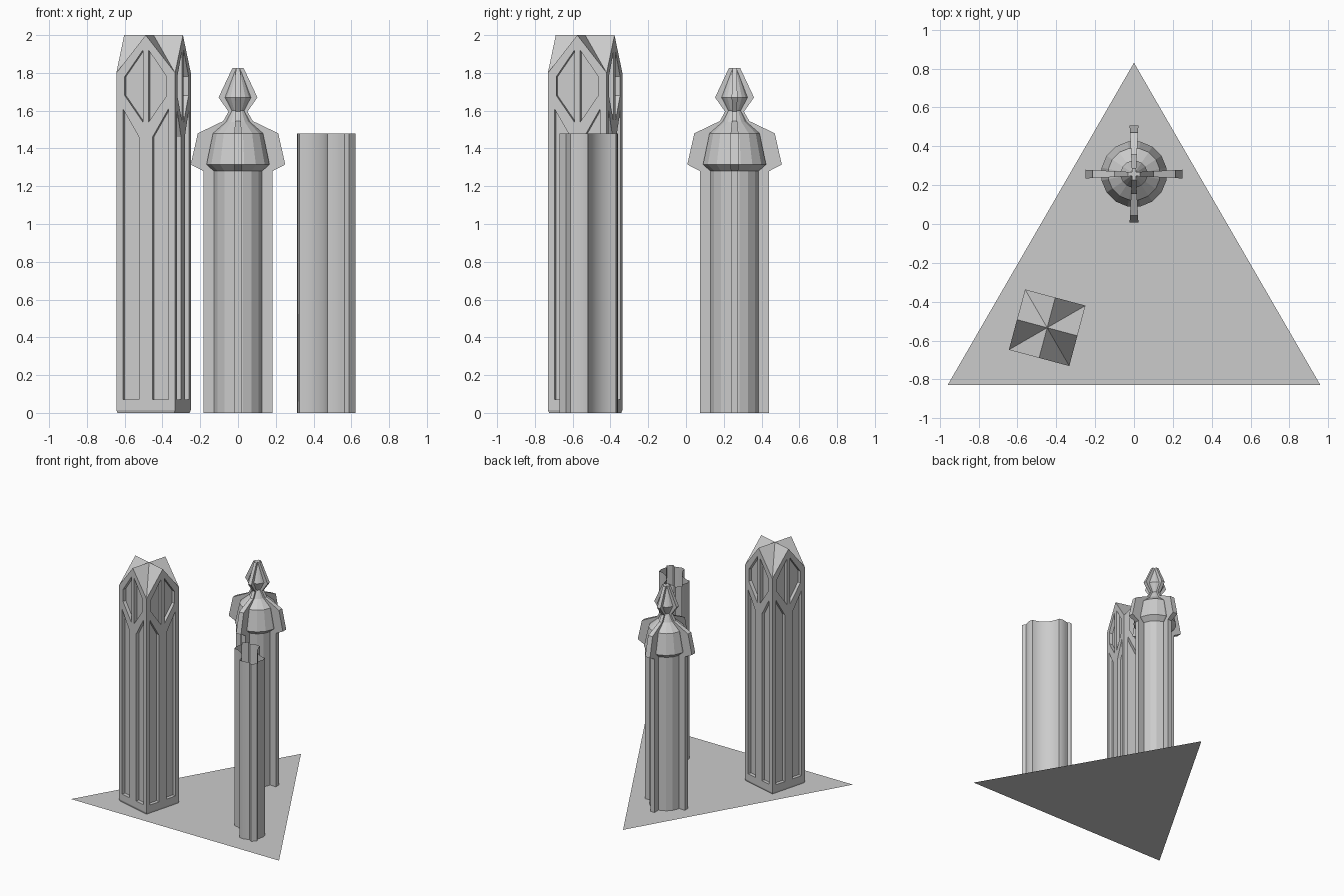
import bpy, bmesh
from math import sin, cos, pi, radians
from mathutils import Matrix, Vector

if "Cube" in bpy.data.objects:
    bpy.data.objects.remove(bpy.data.objects["Cube"])


def add_object(name, verts, faces, loc=(0, 0, 0), rot=0):
    mesh = bpy.data.meshes.new(name)
    mesh.from_pydata(verts, [], faces)
    bm = bmesh.new()
    bm.from_mesh(mesh)
    bmesh.ops.recalc_face_normals(bm, faces=bm.faces)
    bm.to_mesh(mesh)
    bm.free()
    obj = bpy.data.objects.new(name, mesh)
    bpy.context.collection.objects.link(obj)
    obj.location = loc
    obj.rotation_euler.z = rot
    return obj


def prism(front, back, verts, faces):
    """Append a closed solid between two matching outlines."""
    n, o = len(front), len(verts)
    verts += front + back
    faces.append(list(range(o, o + n)))
    faces.append(list(range(o + 2 * n - 1, o + n - 1, -1)))
    for i in range(n):
        j = (i + 1) % n
        faces.append([o + i, o + n + i, o + n + j, o + j])


# triangular ground plate
base = add_object("base_plate", [(-0.96, -0.83, 0), (0.96, -0.83, 0), (0, 0.83, 0)], [[0, 1, 2]])

# square tower with cross-gable roof
SQ_LOC, SQ_ROT, H = (-0.447, -0.534, 0), radians(-15), 0.161
corners = [(-1, -1), (1, -1), (1, 1), (-1, 1)]
mids = [(0, -1), (1, 0), (0, 1), (-1, 0)]
verts = []
for s, z in ((H - 0.005, 0), (H, 0.015), (H, 1.8)):
    verts += [(x * s, y * s, z) for x, y in corners]
verts += [(x * H, y * H, 2.0) for x, y in mids] + [(0, 0, 2.0)]
faces = [[3, 2, 1, 0]]
for i in range(4):
    j = (i + 1) % 4
    faces += [[i, j, 4 + j, 4 + i],
              [4 + i, 4 + j, 8 + j, 12 + i, 8 + i],
              [8 + i, 12 + i, 16], [12 + i, 8 + j, 16]]
square_tower = add_object("square_tower", verts, faces, SQ_LOC, SQ_ROT)

# recessed panels and split hexagonal windows on every side
panel = [(0.037, 0.07), (0.125, 0.07), (0.125, 1.61), (0.037, 1.46)]
window = [(0.016, 1.54), (0.115, 1.68), (0.115, 1.78), (0.016, 1.92)]
verts, faces = [], []
for k in range(4):
    turn = Matrix.Rotation(k * pi / 2, 3, 'Z')
    for outline in (panel, window):
        for side in (-1, 1):
            ring = lambda d: [tuple(turn @ Vector((side * s, -d, z))) for s, z in outline]
            prism(ring(H + 0.05), ring(H - 0.028), verts, faces)
cutter = add_object("recess_cutter", verts, faces, SQ_LOC, SQ_ROT)
cutter.hide_render = True
cutter.hide_viewport = True
cut = square_tower.modifiers.new("recesses", 'BOOLEAN')
cut.operation, cut.solver, cut.object = 'DIFFERENCE', 'EXACT', cutter

# round tower: lathed body with finial
ROUND_LOC, N = (0, 0.257, 0), 16
profile = [(0.13, 0), (0.13, 1.28), (0.17, 1.315), (0.135, 1.48),
           (0.065, 1.54), (0.035, 1.6), (0.07, 1.67), (0.015, 1.82)]
verts = [(r * cos((i + 0.5) * 2 * pi / N), r * sin((i + 0.5) * 2 * pi / N), z)
         for r, z in profile for i in range(N)]
faces = [list(range(len(verts) - N, len(verts)))]
for k in range(len(profile) - 1):
    for i in range(N):
        j = (i + 1) % N
        faces.append([k * N + i, k * N + j, (k + 1) * N + j, (k + 1) * N + i])
add_object("round_tower", verts, faces, ROUND_LOC)

# four flared fins following the body outline
fin = [(0.1, 0), (0.183, 0), (0.183, 1.28), (0.25, 1.315), (0.213, 1.48), (0.078, 1.545),
       (0.05, 1.595), (0.103, 1.67), (0.03, 1.825), (0, 1.825), (0, 1.48), (0.1, 1.4)]
half = lambda r: 0.01 + 0.05 * r
for k in range(4):
    verts, faces = [], []
    prism([(r, -half(r), z) for r, z in fin], [(r, half(r), z) for r, z in fin], verts, faces)
    add_object(f"tower_fin_{k + 1}", verts, faces, ROUND_LOC, k * pi / 2)

# open column with a waisted two-lobed section
quarter = [(0, 0.06), (0.04, 0.065), (0.08, 0.08), (0.105, 0.098), (0.135, 0.08),
           (0.155, 0.045), (0.165, 0.03), (0.195, 0.024)]
upper = quarter[::-1] + [(-u, v) for u, v in quarter[1:]]
outline = upper + [(-u, -v) for u, v in upper]
n = len(outline)
verts = [(u, v, z) for z in (0, 1.48) for u, v in outline]
faces = [[i, (i + 1) % n, n + (i + 1) % n, n + i] for i in range(n)]
column = add_object("lobed_column", verts, faces, (0.468, -0.515, 0), radians(135))

# soften the curved column while keeping its steps crisp
bpy.context.view_layer.objects.active = column
column.select_set(True)
bpy.ops.object.shade_smooth_by_angle(angle=radians(35))
